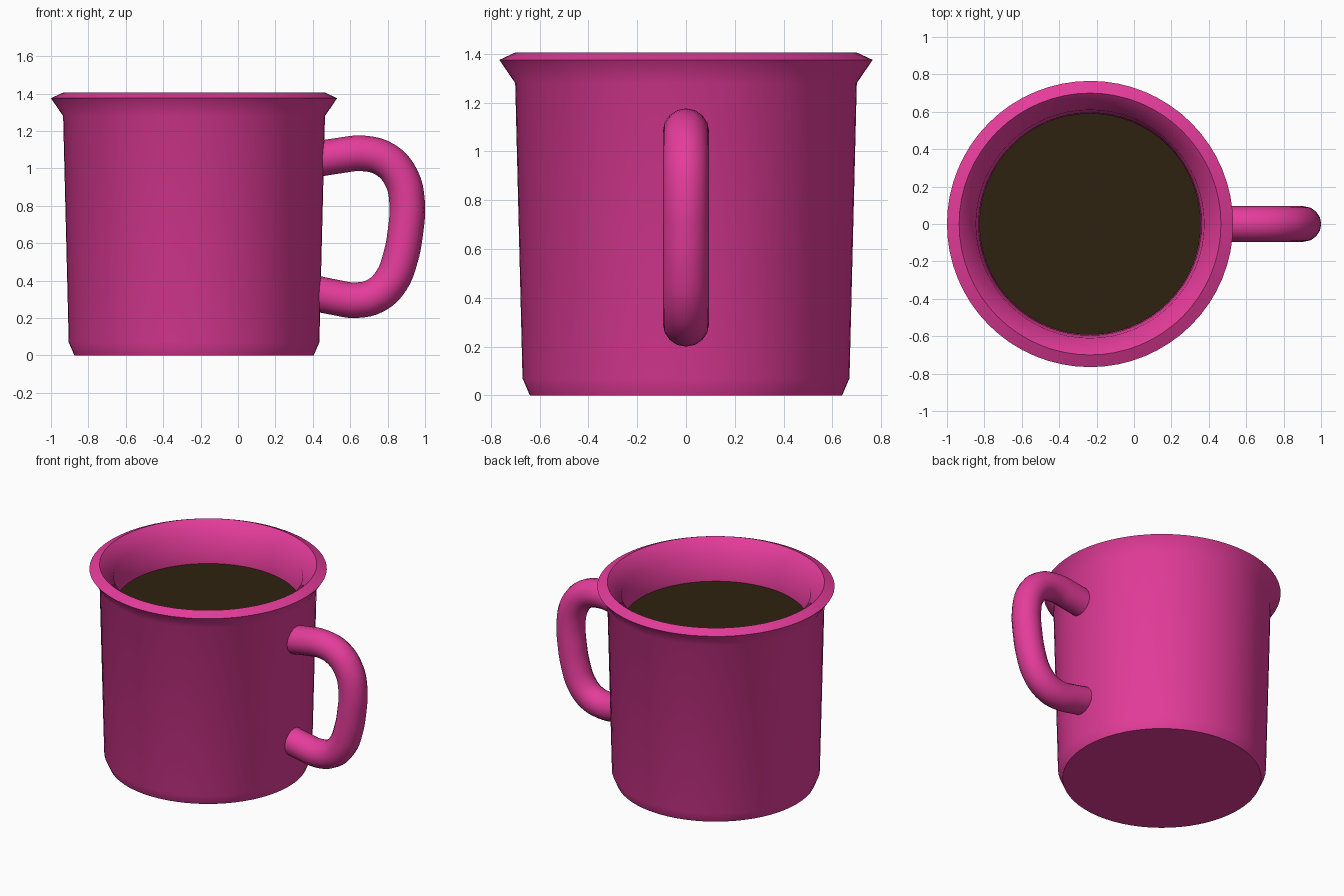
import bpy, bmesh, math
from mathutils import Matrix

if "Cube" in bpy.data.objects:
    bpy.data.objects.remove(bpy.data.objects["Cube"])

CX = -0.235      # cup axis
SEGS = 64


def material(name, rgb):
    m = bpy.data.materials.new(name)
    m.diffuse_color = (*rgb, 1)
    m.use_nodes = True
    m.node_tree.nodes["Principled BSDF"].inputs["Base Color"].default_value = m.diffuse_color
    return m


PINK = material("pink enamel", (0.78, 0.045, 0.325))
COFFEE = material("dark coffee", (0.028, 0.016, 0.005))


def activate(ob):
    bpy.ops.object.select_all(action='DESELECT')
    ob.select_set(True)
    bpy.context.view_layer.objects.active = ob


def lathe(name, profile, mat, angle=50):
    """Revolve an (r, z) profile around the cup axis."""
    bm = bmesh.new()
    vs = [bm.verts.new((r, 0, z)) for r, z in profile]
    es = [bm.edges.new(p) for p in zip(vs, vs[1:])]
    bmesh.ops.spin(bm, geom=vs + es, cent=(0, 0, 0), axis=(0, 0, 1),
                   angle=math.tau, steps=SEGS)
    bmesh.ops.remove_doubles(bm, verts=bm.verts, dist=1e-4)
    bmesh.ops.recalc_face_normals(bm, faces=bm.faces)
    bmesh.ops.transform(bm, matrix=Matrix.Translation((CX, 0, 0)), verts=bm.verts)
    me = bpy.data.meshes.new(name)
    bm.to_mesh(me)
    bm.free()
    me.materials.append(mat)
    ob = bpy.data.objects.new(name, me)
    bpy.context.collection.objects.link(ob)
    activate(ob)
    bpy.ops.object.shade_smooth_by_angle(angle=math.radians(angle))
    return ob


# Cup body: chamfered foot, tapered wall, flared lip, hollow inside
lathe("cup_body", [
    (0, 0), (0.64, 0), (0.67, 0.07), (0.70, 1.28), (0.765, 1.375),
    (0.70, 1.405), (0.61, 1.32), (0.595, 1.13), (0.57, 0.12),
    (0.54, 0.07), (0, 0.07)], PINK)

# Drink surface
bpy.ops.mesh.primitive_circle_add(vertices=SEGS, radius=0.592, fill_type='NGON',
                                  location=(CX, 0, 1.135))
drink = bpy.context.object
drink.name = "coffee_surface"
drink.data.materials.append(COFFEE)

# Handle: round tube swept along a D-shaped path
path = [(0.40, 1.045), (0.54, 1.068), (0.67, 1.08), (0.79, 1.045), (0.873, 0.95),
        (0.904, 0.82), (0.895, 0.66), (0.868, 0.52), (0.82, 0.40), (0.74, 0.322),
        (0.63, 0.295), (0.52, 0.31), (0.40, 0.335)]
cu = bpy.data.curves.new("handle", 'CURVE')
cu.dimensions = '3D'
cu.bevel_depth = 0.095
cu.bevel_resolution = 6
cu.resolution_u = 4
cu.use_fill_caps = True
sp = cu.splines.new('BEZIER')
sp.bezier_points.add(len(path) - 1)
for bp, (x, z) in zip(sp.bezier_points, path):
    bp.co = (x, 0, z)
    bp.handle_left_type = bp.handle_right_type = 'AUTO'
cu.materials.append(PINK)
handle = bpy.data.objects.new("handle", cu)
bpy.context.collection.objects.link(handle)
activate(handle)
bpy.ops.object.convert(target='MESH')
bpy.ops.object.shade_smooth_by_angle(angle=math.radians(50))
